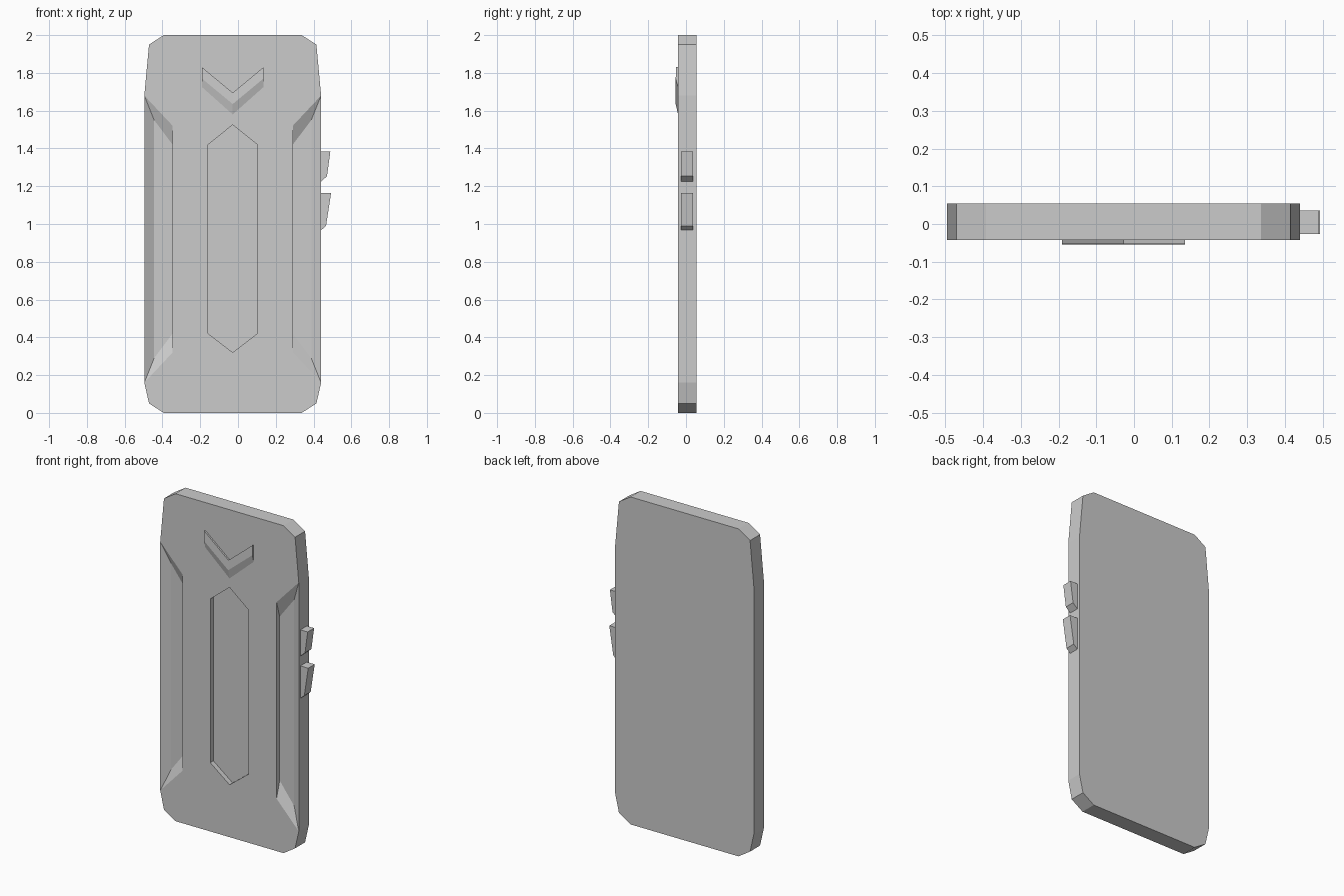
import bpy, bmesh

if "Cube" in bpy.data.objects:
    bpy.data.objects.remove(bpy.data.objects["Cube"])

CX = -0.028                      # symmetry axis of the case
FRONT, BACK, DEEP = -0.042, 0.0545, -0.012


def make_object(name, faces, mirror=False):
    """Build a mesh from faces given as (x, y, z) point lists, optionally mirrored in x."""
    bm = bmesh.new()
    for s in ((1, -1) if mirror else (1,)):
        for f in faces:
            bm.faces.new([bm.verts.new((s * x, y, z)) for x, y, z in f])
    bmesh.ops.remove_doubles(bm, verts=bm.verts, dist=1e-5)
    bmesh.ops.recalc_face_normals(bm, faces=bm.faces)
    me = bpy.data.meshes.new(name)
    bm.to_mesh(me)
    bm.free()
    ob = bpy.data.objects.new(name, me)
    bpy.context.collection.objects.link(ob)
    return ob


def at(pts, y):
    return [(x, y, z) for x, z in pts]


def walls(a, b):
    """Quads joining two open point strips."""
    return [[a[i], a[i + 1], b[i + 1], b[i]] for i in range(len(a) - 1)]


# Case body: half profile from bottom centre to top centre
outline = [(0, 0), (.365, 0), (.443, .05), (.468, .16),
           (.468, 1.68), (.443, 1.95), (.365, 2), (0, 2)]
groove = [(.468, .16), (.318, .32), (.318, 1.52), (.468, 1.68)]
groove_floor = [(.416, .29), (.318, .42), (.318, 1.42), (.416, 1.55)]
slot = [(0, 1.525), (.13, 1.42), (.13, .42), (0, .32)]

rim_loop = at(groove, FRONT)
floor_loop = at(groove_floor, DEEP)
faces = [at(outline[:3] + groove + outline[5:] + slot, FRONT),   # front panel
         at(outline, BACK)]                                      # back panel
faces += walls(at(outline, FRONT), at(outline, BACK))            # outer edge
# side grooves
faces += walls(rim_loop + rim_loop[:1], floor_loop + floor_loop[:1])
faces.append(floor_loop)
# centre slot
faces += walls(at(slot, FRONT), at(slot, DEEP))
faces.append(at(slot, DEEP))
make_object("case_body", faces, mirror=True).location.x = CX

# Raised chevron: flat upper band and sloped lower band
strips = [[(0, FRONT, 1.695), (.163, FRONT, 1.83)],
          [(0, -.0525, 1.695), (.163, -.0525, 1.83)],
          [(0, -.0545, 1.635), (.163, -.0545, 1.77)],
          [(0, FRONT, 1.58), (.163, FRONT, 1.725)]]
faces = []
for i in range(4):
    faces += walls(strips[i], strips[(i + 1) % 4])
faces.append([s[1] for s in strips])
make_object("chevron", faces, mirror=True).location.x = CX

# Side buttons: wedge profiles in x, z
for name, profile in (
        ("upper_button", [(.43, 1.385), (.489, 1.385), (.471, 1.253), (.44, 1.225), (.43, 1.225)]),
        ("lower_button", [(.43, 1.165), (.493, 1.165), (.466, .99), (.44, .967), (.43, .967)])):
    a, b = at(profile, -.026), at(profile, .036)
    make_object(name, [a, b] + walls(a + a[:1], b + b[:1]))
